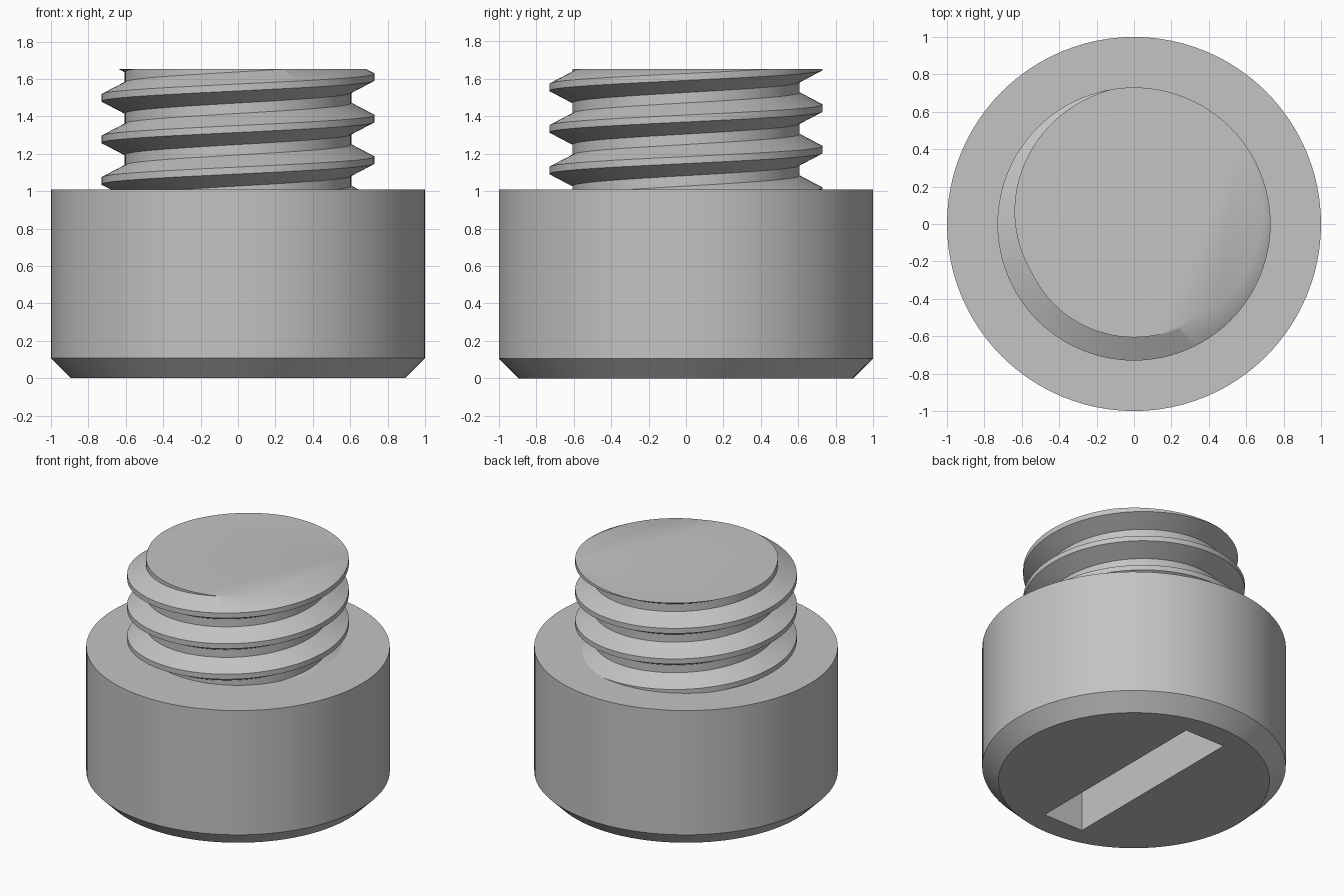
import bpy, bmesh
from math import cos, sin, tau, radians
from mathutils import Vector, Matrix

cube = bpy.data.objects.get("Cube")
if cube:
    bpy.data.objects.remove(cube, do_unlink=True)

SEGMENTS = 96
HEAD_TOP, TOP = 1.01, 1.653
CHAMFER = 0.107
PITCH, CREST, ROOT = 0.222, 0.73, 0.606
FIRST_CREST, TURNS = 0.722, 6

# Single plain grey for everything
grey = bpy.data.materials.new("plain grey")
grey.use_nodes = True
colour = (0.55, 0.55, 0.55, 1)
grey.diffuse_color = colour
grey.node_tree.nodes["Principled BSDF"].inputs["Base Color"].default_value = colour


def make_object(name, bm):
    bmesh.ops.recalc_face_normals(bm, faces=bm.faces)
    mesh = bpy.data.meshes.new(name)
    bm.to_mesh(mesh)
    bm.free()
    mesh.materials.append(grey)
    obj = bpy.data.objects.new(name, mesh)
    bpy.context.collection.objects.link(obj)
    return obj


def activate(obj):
    bpy.ops.object.select_all(action="DESELECT")
    obj.select_set(True)
    bpy.context.view_layer.objects.active = obj


def smooth(obj):
    activate(obj)
    bpy.ops.object.shade_smooth_by_angle(angle=radians(30))


# Round head with a chamfered lower rim
bm = bmesh.new()
bmesh.ops.create_cone(bm, cap_ends=True, segments=SEGMENTS, radius1=1, radius2=1,
                      depth=HEAD_TOP, matrix=Matrix.Translation((0, 0, HEAD_TOP / 2)))
rim = [e for e in bm.edges if all(v.co.z < 0.01 for v in e.verts)]
bmesh.ops.bevel(bm, geom=rim, offset=CHAMFER, segments=1, affect="EDGES")
head = make_object("head", bm)

# Slot cut into the underside
bm = bmesh.new()
bmesh.ops.create_cube(bm, size=1, matrix=Matrix.Diagonal((0.32, 1.45, 0.9, 1)))
cutter = make_object("slot_cutter", bm)
cutter.hide_render = True
cut = head.modifiers.new("slot", "BOOLEAN")
cut.operation, cut.solver, cut.object = "DIFFERENCE", "EXACT", cutter
activate(head)
bpy.ops.object.modifier_apply(modifier=cut.name)
bpy.data.objects.remove(cutter, do_unlink=True)
smooth(head)

# Threaded shaft: a trapezoid profile swept along a right-handed helix
profile = [(ROOT, -3 / 8), (CREST, -1 / 12), (CREST, 1 / 12), (ROOT, 3 / 8)]
bm = bmesh.new()
columns = []
for i in range(SEGMENTS):
    a = tau * i / SEGMENTS
    columns.append([bm.verts.new((r * cos(a), r * sin(a),
                                  FIRST_CREST + PITCH * (turn + i / SEGMENTS + offset)))
                    for turn in range(TURNS) for r, offset in profile])
for i, left in enumerate(columns):
    # The last column joins the first one a full turn higher
    right = columns[i + 1] if i + 1 < SEGMENTS else columns[0][len(profile):]
    for row in range(len(right) - 1):
        bm.faces.new((left[row], right[row], right[row + 1], left[row + 1]))

# Trim both ends flat and cap them
for z, direction in ((TOP, 1), (HEAD_TOP - 0.06, -1)):
    result = bmesh.ops.bisect_plane(bm, geom=bm.verts[:] + bm.edges[:] + bm.faces[:],
                                    dist=1e-5, plane_co=Vector((0, 0, z)),
                                    plane_no=Vector((0, 0, direction)), clear_outer=True)
    border = [g for g in result["geom_cut"]
              if isinstance(g, bmesh.types.BMEdge) and g.is_boundary]
    bmesh.ops.edgeloop_fill(bm, edges=border)
smooth(make_object("threaded_shaft", bm))
